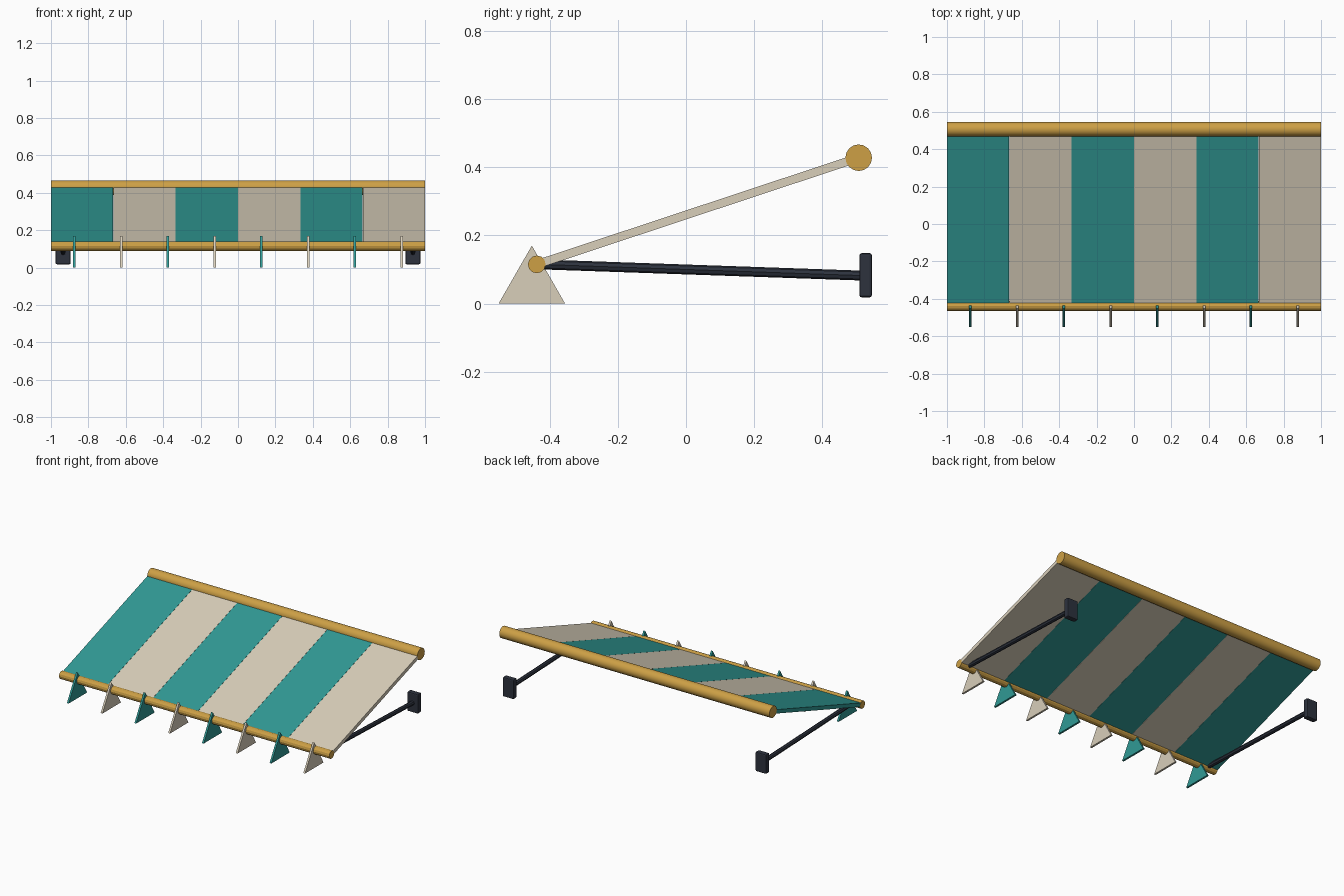
import bpy, bmesh, math
from mathutils import Vector

cube = bpy.data.objects.get("Cube")
if cube:
    bpy.data.objects.remove(cube, do_unlink=True)


def material(name, rgb):
    m = bpy.data.materials.new(name)
    m.use_nodes = True
    m.diffuse_color = (*rgb, 1)
    m.node_tree.nodes["Principled BSDF"].inputs["Base Color"].default_value = (*rgb, 1)
    return m


teal = material("teal canvas", (0.03, 0.32, 0.30))
cream = material("cream canvas", (0.69, 0.62, 0.49))
wood = material("golden wood", (0.61, 0.35, 0.06))
iron = material("dark iron", (0.026, 0.032, 0.048))


def prism(name, profile, x, width, mat):
    """Extrude a (y, z) outline along x, centred on x."""
    bm = bmesh.new()
    face = bm.faces.new([bm.verts.new((x - width / 2, y, z)) for y, z in profile])
    grown = bmesh.ops.extrude_face_region(bm, geom=[face])["geom"]
    bmesh.ops.translate(bm, vec=(width, 0, 0),
                        verts=[v for v in grown if isinstance(v, bmesh.types.BMVert)])
    bmesh.ops.recalc_face_normals(bm, faces=bm.faces)
    mesh = bpy.data.meshes.new(name)
    bm.to_mesh(mesh)
    bm.free()
    mesh.materials.append(mat)
    ob = bpy.data.objects.new(name, mesh)
    bpy.context.collection.objects.link(ob)
    return ob


def rod(name, start, end, radius, sides, mat, smooth=False):
    """Cylinder between two points."""
    a, b = Vector(start), Vector(end)
    bpy.ops.mesh.primitive_cylinder_add(vertices=sides, radius=radius,
                                        depth=(b - a).length, location=(a + b) / 2)
    ob = bpy.context.object
    ob.name = name
    ob.rotation_euler = (b - a).to_track_quat('Z', 'Y').to_euler()
    ob.data.materials.append(mat)
    if smooth:
        bpy.ops.object.shade_smooth_by_angle(angle=math.radians(40))
    return ob


# Rails along the top and the front edge
low, high = Vector((-0.438, 0.115)), Vector((0.507, 0.428))
rod("top_roller", (-1, *high), (1, *high), 0.039, 16, wood, smooth=True)
rod("front_rail", (-1, *low), (1, *low), 0.026, 12, wood)

# Sloping canvas stripes between the rails
along = (high - low).normalized()
offset = Vector((-along.y, along.x)) * 0.0125
foot = low + along * 0.01
outline = [foot - offset, high - offset, high + offset, foot + offset]
stripes = 6
pitch = 2 / stripes
for i in range(stripes):
    prism(f"canvas_stripe_{i + 1}", outline, -1 + pitch * (i + 0.5), pitch - 0.001,
          cream if i % 2 else teal)

# Hanging triangular flags
flag = [(-0.55, 0), (-0.355, 0), (-0.4525, 0.17)]
for i in range(8):
    prism(f"valance_flag_{i + 1}", flag, -0.875 + 0.25 * i, 0.013,
          cream if i % 2 else teal)

# Support arms and wall brackets
for side, x in (("left", 0.935), ("right", -0.935)):
    rod(f"{side}_arm", (x, -0.43, 0.115), (x, 0.52, 0.082), 0.0145, 8, iron)
    plate = prism(f"{side}_wall_bracket",
                  [(0.509, 0.018), (0.546, 0.018), (0.546, 0.148), (0.509, 0.148)],
                  x, 0.08, iron)
    bevel = plate.modifiers.new("soft_edges", 'BEVEL')
    bevel.width = 0.007
    bevel.segments = 2
